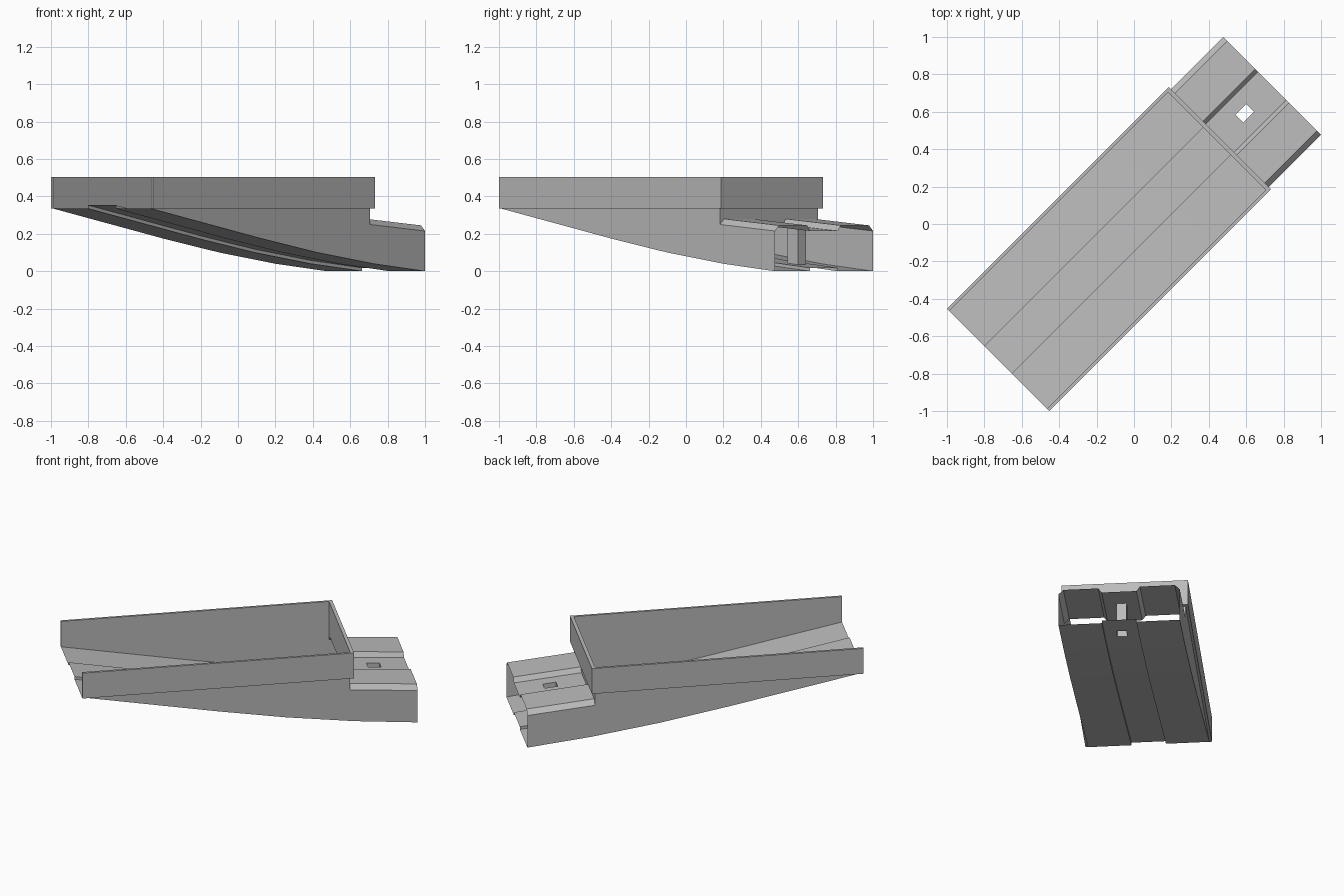
import bpy
import math

if "Cube" in bpy.data.objects:
    bpy.data.objects.remove(bpy.data.objects["Cube"])

# Everything is laid out along a length axis u and a width axis v,
# then turned 45 degrees about z.
C = math.sqrt(0.5)
U0, UW, U1 = -1.028, 0.627, 1.044      # mouth, back wall, tail end
W = 0.37                               # half width of the body
RIM, TOP = 0.335, 0.505                # bottom and top of the raised band
HOLE_U, HOLE_V = (0.797, 0.878), 0.03  # square slot through the tail

mat = bpy.data.materials.new("plain_grey")
mat.diffuse_color = (0.5, 0.5, 0.5, 1)
mat.use_nodes = True
mat.node_tree.nodes["Principled BSDF"].inputs["Base Color"].default_value = mat.diffuse_color


def add(name, verts, faces):
    me = bpy.data.meshes.new(name)
    me.from_pydata([((u - v) * C, (u + v) * C, z) for u, v, z in verts], [], faces)
    me.materials.append(mat)
    ob = bpy.data.objects.new(name, me)
    bpy.context.collection.objects.link(ob)
    return ob


def floor_z(u):
    pts = [(U0, RIM), (-0.196, 0.175), (0.229, 0.10), (0.653, 0.04), (U1, 0.0)]
    for (a, za), (b, zb) in zip(pts, pts[1:]):
        if u <= b:
            return za + (zb - za) * (u - a) / (b - a)
    return 0.0


def hood_z(u):
    return 0.25 - 0.035 * (u - UW) / (U1 - UW)


def mirrored(half):
    return [(-v, z) for v, z in half] + [(v, z) for v, z in reversed(half)]


def loft(name, stations, section, height, flip=False):
    """Sweep a cross-section along u, leaving the slot cell open."""
    n = len(section)
    verts = [(u, v, height(u) + dz) for u in stations for v, dz in section]
    faces = []
    for i in range(len(stations) - 1):
        for j in range(n - 1):
            if stations[i] == HOLE_U[0] and j == n // 2 - 1:
                continue
            f = [i * n + j, (i + 1) * n + j, (i + 1) * n + j + 1, i * n + j + 1]
            faces.append(f[::-1] if flip else f)
    return add(name, verts, faces)


def box(name, u0, u1, v0, v1, z0, z1):
    verts = [(u, v, z) for u in (u0, u1) for v in (v0, v1) for z in (z0, z1)]
    faces = [(0, 1, 3, 2), (4, 6, 7, 5), (0, 4, 5, 1), (2, 3, 7, 6), (0, 2, 6, 4), (1, 5, 7, 3)]
    return add(name, verts, faces)


# Curved floor with a shallow channel along the middle of its underside
STEP = 0.018
floor_section = mirrored([(W, 0), (0.105, 0), (0.105, STEP), (HOLE_V, STEP)])
stations = [U0, -0.196, 0.229, 0.653, *HOLE_U, U1]
loft("curved_floor", stations, floor_section, floor_z, flip=True)

# Tail hood with two raised ridges
hood_section = mirrored([(W, 0), (0.34, 0.03), (0.127, 0.03), (0.106, 0), (HOLE_V, 0)])
loft("tail_hood", [UW, *HOLE_U, U1], hood_section, hood_z)

# Square tube joining the slots in hood and floor
corners = [(HOLE_U[0], -HOLE_V), (HOLE_U[1], -HOLE_V), (HOLE_U[1], HOLE_V), (HOLE_U[0], HOLE_V)]
tube = [(u, v, floor_z(u) + STEP) for u, v in corners] + [(u, v, hood_z(u)) for u, v in corners]
add("slot_tube", tube, [(i, (i + 1) % 4, (i + 1) % 4 + 4, i + 4) for i in range(4)])

# Back panel standing on the hood profile
panel = [(UW, v, hood_z(UW) + dz) for v, dz in hood_section]
panel += [(UW, v, RIM) for v, dz in reversed(hood_section)]
n = len(hood_section)
add("back_panel", panel, [(j, j + 1, 2 * n - 2 - j, 2 * n - 1 - j) for j in range(n - 1)])

# Lower side walls and the raised band on each side
T = 0.016
for side, label in ((1, "left"), (-1, "right")):
    outline = [(u, floor_z(u)) for u in stations]
    outline += [(U1, hood_z(U1)), (UW, hood_z(UW)), (UW, RIM)]
    verts = [(u, side * W, z) for u, z in outline]
    face = list(range(len(verts)))
    add(label + "_side_wall", verts, [face[::-1] if side > 0 else face])
    v0, v1 = sorted((side * W, side * (W + T)))
    box(label + "_upper_band", U0, UW + 0.022, v0, v1, RIM, TOP)
box("back_upper_band", UW, UW + 0.022, -W, W, RIM, TOP)
